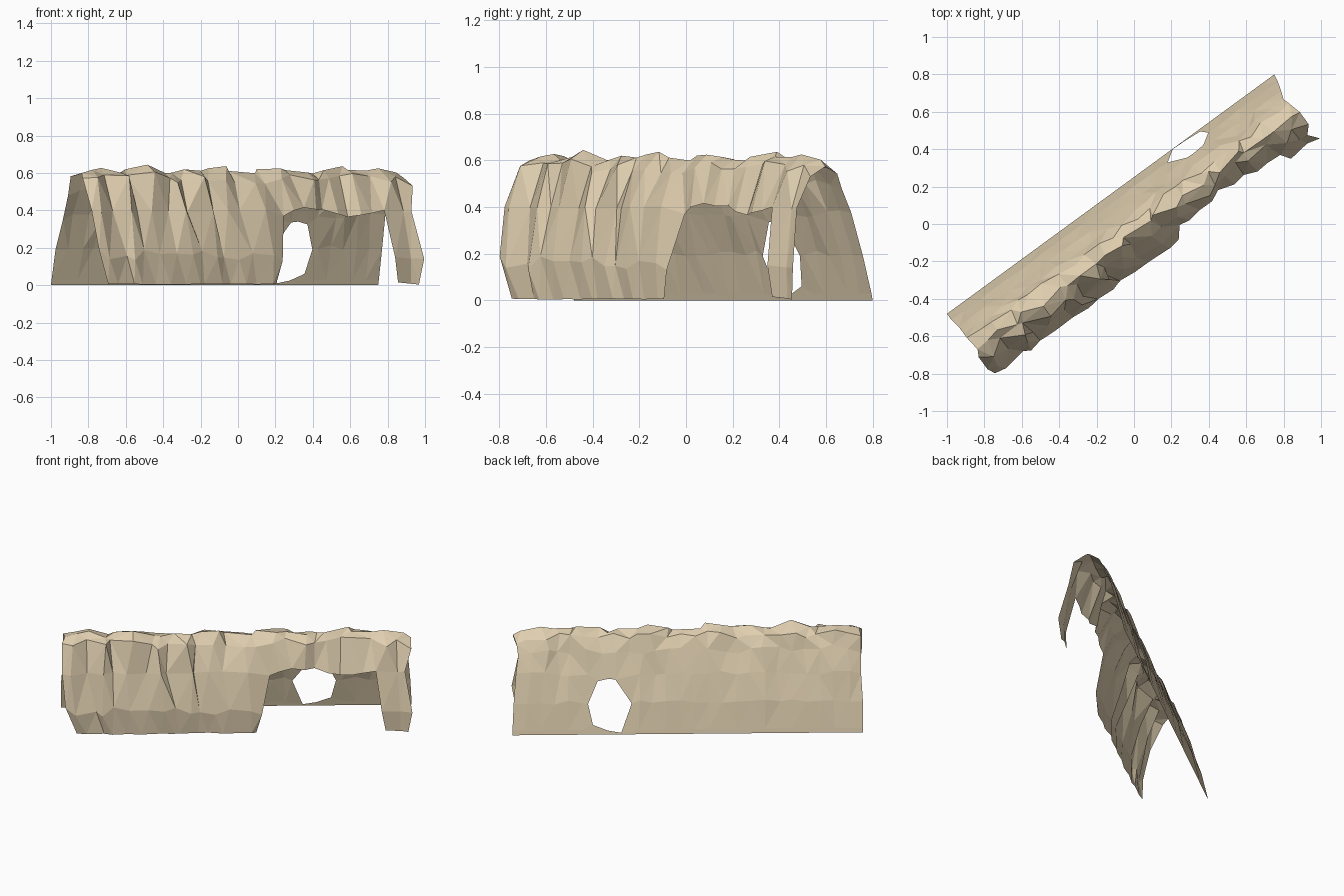
import bpy, bmesh, random
from mathutils import Vector

random.seed(7)

# Wall frame: s runs along the wall, d runs from the back foot towards the front
ORIGIN = Vector((-1.0, -0.48, 0.0))
ALONG = Vector((0.807, 0.590, 0.0))
OUT = Vector((0.590, -0.807, 0.0))
COLS = 26

# Cross-section: (d, z, jitter s, jitter d, jitter z, left end s, right end s)
PROFILE = [
    (0.00, 0.00, 0.000, 0.000, 0.000, 0.00, 2.168),
    (0.006, 0.03, 0.000, 0.000, 0.000, 0.00, 2.168),
    (0.042, 0.20, 0.012, 0.004, 0.012, 0.00, 2.16),
    (0.095, 0.37, 0.020, 0.007, 0.020, 0.01, 2.145),
    (0.142, 0.50, 0.025, 0.010, 0.025, 0.01, 2.13),
    (0.180, 0.585, 0.028, 0.018, 0.018, 0.01, 2.14),
    (0.245, 0.61, 0.030, 0.020, 0.014, 0.02, 2.16),
    (0.308, 0.565, 0.032, 0.022, 0.025, 0.00, 2.16),
    (0.367, 0.40, 0.025, 0.010, 0.010, 0.00, 2.12),
    (0.414, 0.16, 0.020, 0.006, 0.030, 0.02, 2.165),
    (0.405, 0.005, 0.015, 0.006, 0.003, 0.09, 2.14),
]
ROWS = len(PROFILE)

# Hand-placed rims as {(column, row): (s, z)}
HOLE = {(17, 1): (1.495, 0.01), (18, 1): (1.58, 0.025), (19, 1): (1.67, 0.06),
        (17, 2): (1.43, 0.19), (19, 2): (1.70, 0.19),
        (17, 3): (1.53, 0.335), (18, 3): (1.575, 0.34), (19, 3): (1.64, 0.325)}
DOOR = {(14, 10): (1.20, 0.005), (14, 9): (1.235, 0.13), (14, 8): (1.285, 0.37),
        (15, 8): (1.345, 0.40), (16, 8): (1.42, 0.415), (17, 8): (1.50, 0.405),
        (18, 8): (1.56, 0.405), (19, 8): (1.65, 0.38), (20, 8): (1.72, 0.365),
        (21, 8): (1.79, 0.375), (22, 8): (1.86, 0.385), (23, 8): (1.94, 0.40),
        (23, 9): (1.975, 0.15), (23, 10): (2.00, 0.015)}
RIM = {**HOLE, **DOOR}

# Crest height changes: (s, half width, lift)
BUMPS = [(0.18, 0.1, 0.03), (0.45, 0.1, 0.04), (0.92, 0.12, 0.04),
         (1.30, 0.15, 0.01), (1.80, 0.2, 0.02), (2.16, 0.1, -0.04)]


def jit(a):
    return random.uniform(-a, a)


bm = bmesh.new()
grid = []
for c in range(COLS):
    t = c / (COLS - 1)
    end = c in (0, COLS - 1)
    fold = (1 if c % 2 else -1) * random.uniform(0.004, 0.024)
    slide = 0 if end else jit(0.03)
    column = []
    for r, (d, z, js, jd, jz, s0, s1) in enumerate(PROFILE):
        s = s0 + (s1 - s0) * t
        if not end:
            s += jit(js)
        if r >= 6:
            s += slide
            d += fold * (0.8 if r < 9 else 0.4)
        d += jit(jd)
        z += jit(jz)
        # Lumpy crest, and a lintel set back above the doorway
        if 4 <= r <= 7:
            for b, w, h in BUMPS:
                z += h * max(0, 1 - abs(s - b) / w) * (1.0 if r in (5, 6) else 0.5)
        if r >= 7 and 1.3 < s < 1.9:
            d -= 0.02
        if (c, r) in RIM:
            s, z = RIM[(c, r)]
            if r <= 3:
                d = z * (0.2 + 0.15 * z)
        p = ORIGIN + ALONG * s + OUT * d
        column.append(bm.verts.new((p.x, p.y, max(z, 0.0))))
    grid.append(column)

# Skin the grid, leaving out the back hole and the doorway
for c in range(COLS - 1):
    for r in range(ROWS - 1):
        if 17 <= c < 19 and 1 <= r < 3:
            continue
        if 14 <= c < 23 and r >= 8:
            continue
        bm.faces.new((grid[c][r], grid[c][r + 1], grid[c + 1][r + 1], grid[c + 1][r]))

# Drop unused points and break quads into rocky facets
bmesh.ops.delete(bm, geom=[v for v in bm.verts if not v.link_faces], context='VERTS')
bmesh.ops.triangulate(bm, faces=bm.faces[:], quad_method='SHORT_EDGE')
bm.normal_update()
top = max(bm.faces, key=lambda f: f.calc_center_median().z)
if top.normal.z < 0:
    bmesh.ops.reverse_faces(bm, faces=bm.faces[:])

mesh = bpy.data.meshes.new("rock_wall")
bm.to_mesh(mesh)
bm.free()
wall = bpy.data.objects.new("rock_wall", mesh)
bpy.context.collection.objects.link(wall)

stone = bpy.data.materials.new("sandstone")
stone.diffuse_color = (0.74, 0.62, 0.43, 1)
mesh.materials.append(stone)
